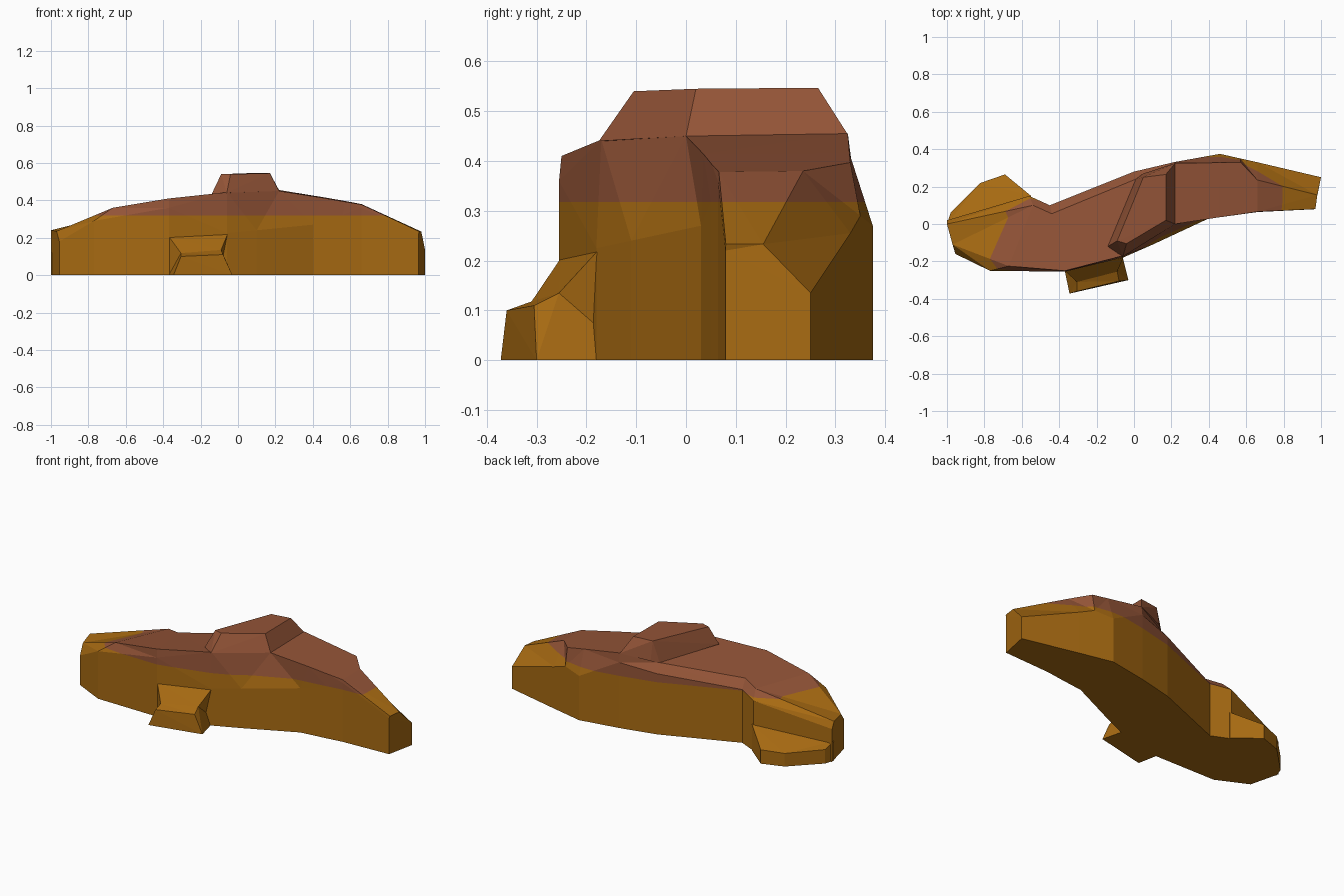
import bpy, bmesh
from mathutils import Vector

if "Cube" in bpy.data.objects:
    bpy.data.objects.remove(bpy.data.objects["Cube"])


def material(name, rgb):
    m = bpy.data.materials.new(name)
    m.diffuse_color = (*rgb, 1)
    m.use_nodes = True
    m.node_tree.nodes["Principled BSDF"].inputs["Base Color"].default_value = m.diffuse_color
    return m


OCHRE = material("ochre_rock", (0.39, 0.145, 0.006))
RUST = material("rust_rock", (0.29, 0.088, 0.038))
BAND = 0.318  # height where the rock changes colour


def finish(bm, name):
    """Cut at the colour band, colour by height, make the object."""
    bmesh.ops.recalc_face_normals(bm, faces=bm.faces[:])
    # split twisted quads so every facet is flat
    bmesh.ops.triangulate(bm, faces=bm.faces[:])
    bmesh.ops.bisect_plane(bm, geom=bm.verts[:] + bm.edges[:] + bm.faces[:],
                           plane_co=(0, 0, BAND), plane_no=(0, 0, 1))
    for f in bm.faces:
        f.material_index = int(f.calc_center_median().z > BAND)
    me = bpy.data.meshes.new(name)
    bm.to_mesh(me)
    bm.free()
    me.materials.append(OCHRE)
    me.materials.append(RUST)
    bpy.context.collection.objects.link(bpy.data.objects.new(name, me))


def loft(name, rings):
    bm = bmesh.new()
    vs = [[bm.verts.new(p) for p in r] for r in rings]
    n = len(vs[0])
    for a, b in zip(vs, vs[1:]):
        for i in range(n):
            j = (i + 1) % n
            bm.faces.new((a[i], a[j], b[j], b[i]))
    bm.faces.new(vs[0])
    bm.faces.new(vs[-1][::-1])
    finish(bm, name)


def hull(name, pts):
    bm = bmesh.new()
    for p in pts:
        bm.verts.new(p)
    bmesh.ops.convex_hull(bm, input=bm.verts[:])
    finish(bm, name)


# Long winding ridge: front shoulder, front rim, back rim, back shoulder
sections = [
    ((-.955, -.16, .18), (-.97, -.11, .235), (-1, 0, .24), (-1, .02, .20)),
    ((-.77, -.25, .29), (-.67, -.225, .36), (-.54, .10, .355), (-.56, .15, .305)),
    ((-.37, -.255, .36), (-.37, -.25, .41), (-.44, .055, .375), (-.45, .10, .325)),
    ((-.06, -.18, .225), (-.06, -.17, .443), (.01, .24, .42), (0, .28, .37)),
    ((.10, -.11, .24), (.22, 0, .45), (.22, .325, .455), (.22, .332, .40)),
    ((.40, .03, .27), (.45, .035, .414), (.46, .328, .416), (.46, .375, .27)),
    ((.56, .05, .32), (.57, .052, .393), (.57, .33, .397), (.57, .35, .29)),
    ((.66, .064, .36), (.66, .066, .378), (.66, .235, .38), (.66, .33, .255)),
    ((.965, .079, .22), (.97, .08, .233), (.98, .155, .233), (1, .25, .135)),
]
loft("ridge", [[(s[0][0], s[0][1], 0), *s, (s[3][0], s[3][1], 0)] for s in sections])

# Raised cap on the summit
hull("summit_cap", [
    (-.14, -.12, .435), (-.06, -.175, .44), (.22, 0, .45), (.22, .325, .453),
    (.05, .27, .43), (.01, .24, .42),
    (-.09, -.09, .54), (-.04, -.105, .54), (.17, .02, .545), (.17, .265, .547),
    (.05, .25, .545)])

# Low shelf behind the left end
shelf = [(-1, 0, .12), (-.98, .06, .085), (-.82, .22, .08), (-.69, .265, .085),
         (-.55, .15, .16), (-.56, .10, .16), (-.97, -.01, .12)]
hull("back_shelf", shelf + [(x, y, 0) for x, y, z in shelf])

# Stepped spur on the front
loft("front_spur", [
    [(-.345, -.372, 0), (-.305, -.36, .10), (-.305, -.31, .118), (-.37, -.25, .207),
     (-.35, -.15, .207), (-.35, -.15, 0), (-.37, -.25, 0)],
    [(-.03, -.30, 0), (-.08, -.305, .11), (-.09, -.255, .135), (-.055, -.175, .222),
     (-.08, -.10, .222), (-.08, -.10, 0), (-.06, -.18, 0)]])
